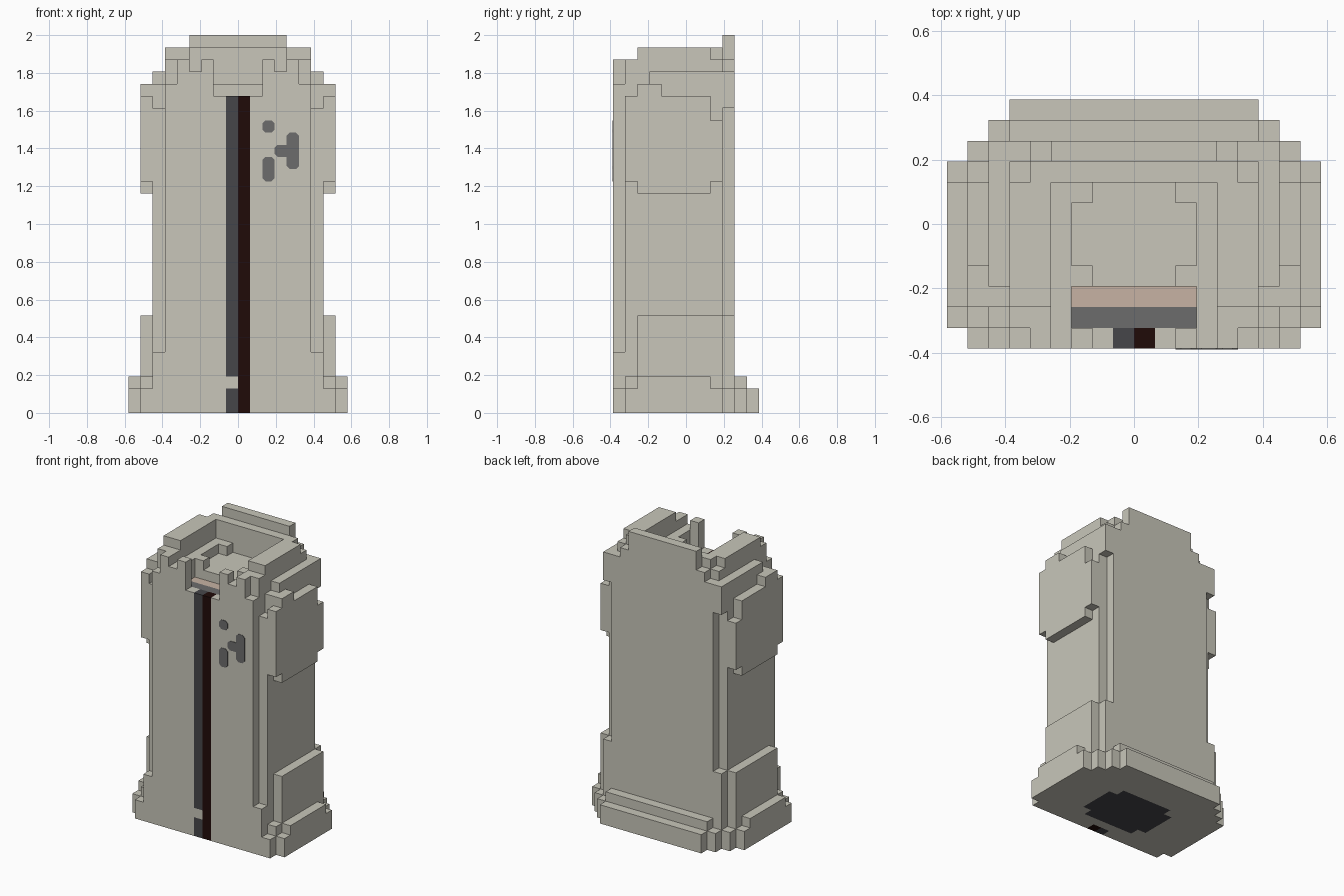
import bpy, bmesh
from mathutils import Vector

if "Cube" in bpy.data.objects:
    bpy.data.objects.remove(bpy.data.objects["Cube"])

U = 2 / 31          # edge of one block
cells = {}          # (x, y, z) -> part name


def box(part, x0, x1, y0, y1, z0, z1):
    """Fill a box of blocks with a part; part None carves it away."""
    for x in range(x0, x1):
        for y in range(y0, y1):
            for z in range(z0, z1):
                if part:
                    cells[x, y, z] = part
                else:
                    cells.pop((x, y, z), None)


def tier(z0, z1, *rows):
    """Mirrored coat layer: rows of (half width, front y, back y)."""
    for w, y0, y1 in rows:
        box("coat", -w, w, y0, y1, z0, z1)


def both(part, x0, x1, y0, y1, z0, z1):
    box(part, x0, x1, y0, y1, z0, z1)
    box(part, -x1, -x0, y0, y1, z0, z1)


# Flared hem
tier(0, 2, (9, -5, 3), (8, -6, 4), (7, -6, 5), (6, -6, 6))
tier(2, 3, (9, -4, 2), (8, -5, 3), (7, -6, 4), (6, -6, 5))
tier(3, 5, (8, -4, 3), (7, -6, 4))
tier(5, 8, (8, -4, 3), (7, -5, 4), (6, -6, 4))
# Torso
tier(8, 25, (7, -5, 3), (6, -6, 4))
# Shoulders
tier(25, 27, (7, -4, 4), (6, -6, 4))
tier(27, 28, (7, -3, 4), (6, -5, 4), (5, -6, 4))
tier(28, 29, (6, -5, 3), (5, -6, 4))
tier(29, 30, (6, -4, 2), (5, -4, 3), (4, -4, 4))
tier(30, 31, (4, 3, 4))
# Upper sleeves
both("coat", 7, 8, -4, 2, 18, 19)
both("coat", 7, 8, -5, 3, 19, 24)
both("coat", 7, 8, -5, 2, 24, 26)
both("coat", 7, 8, -4, -2, 26, 27)
# Neck opening with stepped floor and front notch
box(None, -4, 4, -5, 2, 28, 31)
box(None, -3, 3, -2, 1, 27, 28)
box(None, -2, 2, -3, 2, 27, 28)
box(None, -3, 3, -5, -3, 26, 31)
box(None, -2, 2, -6, -5, 26, 31)
both(None, 3, 4, -6, -5, 28, 31)
# Neck skin and shirt
box("neck", -3, 3, -4, -3, 25, 26)
box("shirt", -3, 3, -5, -4, 25, 26)
# Front opening strips
box("closure_strip", -1, 0, -6, -5, 0, 2)
box("closure_strip", -1, 0, -6, -5, 3, 26)
box("closure_gap", 0, 1, -6, -5, 0, 26)
# Dark lining seen from below
box("lining", -4, 4, -3, 1, 0, 1)
box("lining", -3, 3, -4, 2, 0, 1)


def material(name, rgb):
    m = bpy.data.materials.new(name)
    m.diffuse_color = (*rgb, 1)
    m.use_nodes = True
    m.node_tree.nodes["Principled BSDF"].inputs["Base Color"].default_value = m.diffuse_color
    return m


cloth = material("pale cloth", (0.58, 0.565, 0.49))
charcoal = material("charcoal", (0.061, 0.061, 0.068))
grey = material("mid grey", (0.15, 0.15, 0.15))
skin = material("skin", (0.57, 0.45, 0.366))
dark_red = material("blackish red", (0.0144, 0.0033, 0.0027))
mats = {"coat": cloth, "neck": skin, "shirt": grey, "closure_strip": charcoal,
        "closure_gap": dark_red, "lining": charcoal}


def finish(bm, name, mat):
    me = bpy.data.meshes.new(name)
    bm.to_mesh(me)
    bm.free()
    me.materials.append(mat)
    bpy.context.collection.objects.link(bpy.data.objects.new(name, me))


# Skin the exposed block sides of each part
for part, mat in mats.items():
    bm = bmesh.new()
    for c, p in cells.items():
        if p != part:
            continue
        for axis in range(3):
            for s in (-1, 1):
                n = Vector((0, 0, 0))
                n[axis] = s
                if tuple(int(a + b) for a, b in zip(c, n)) in cells:
                    continue
                a, b = Vector((0, 0, 0)), Vector((0, 0, 0))
                a[(axis + 1) % 3] = b[(axis + 2) % 3] = 0.5
                mid = Vector(c) + Vector((0.5, 0.5, 0.5)) + n / 2
                ring = [mid - a - b, mid + a - b, mid + a + b, mid - a + b]
                bm.faces.new([bm.verts.new(v * U) for v in ring[::s]])
    bmesh.ops.remove_doubles(bm, verts=bm.verts, dist=1e-4)
    finish(bm, part, mat)

# Chest patches: thin plates with clipped corners (x0, x1, z0, z1)
for i, (x0, x1, z0, z1) in enumerate([(2, 3, 23, 24), (2, 3, 19, 21),
                                      (4, 5, 20, 23), (3, 4.2, 21, 22)]):
    bm = bmesh.new()
    k = 0.25
    pts = [(x0 + k, z0), (x1 - k, z0), (x1, z0 + k), (x1, z1 - k),
           (x1 - k, z1), (x0 + k, z1), (x0, z1 - k), (x0, z0 + k)]
    face = bm.faces.new([bm.verts.new((x * U, -6 * U, z * U)) for x, z in pts])
    new = bmesh.ops.extrude_face_region(bm, geom=[face])["geom"]
    bmesh.ops.translate(bm, vec=(0, -0.003, 0),
                        verts=[g for g in new if isinstance(g, bmesh.types.BMVert)])
    bmesh.ops.recalc_face_normals(bm, faces=bm.faces)
    finish(bm, f"chest_patch_{i + 1}", grey)
